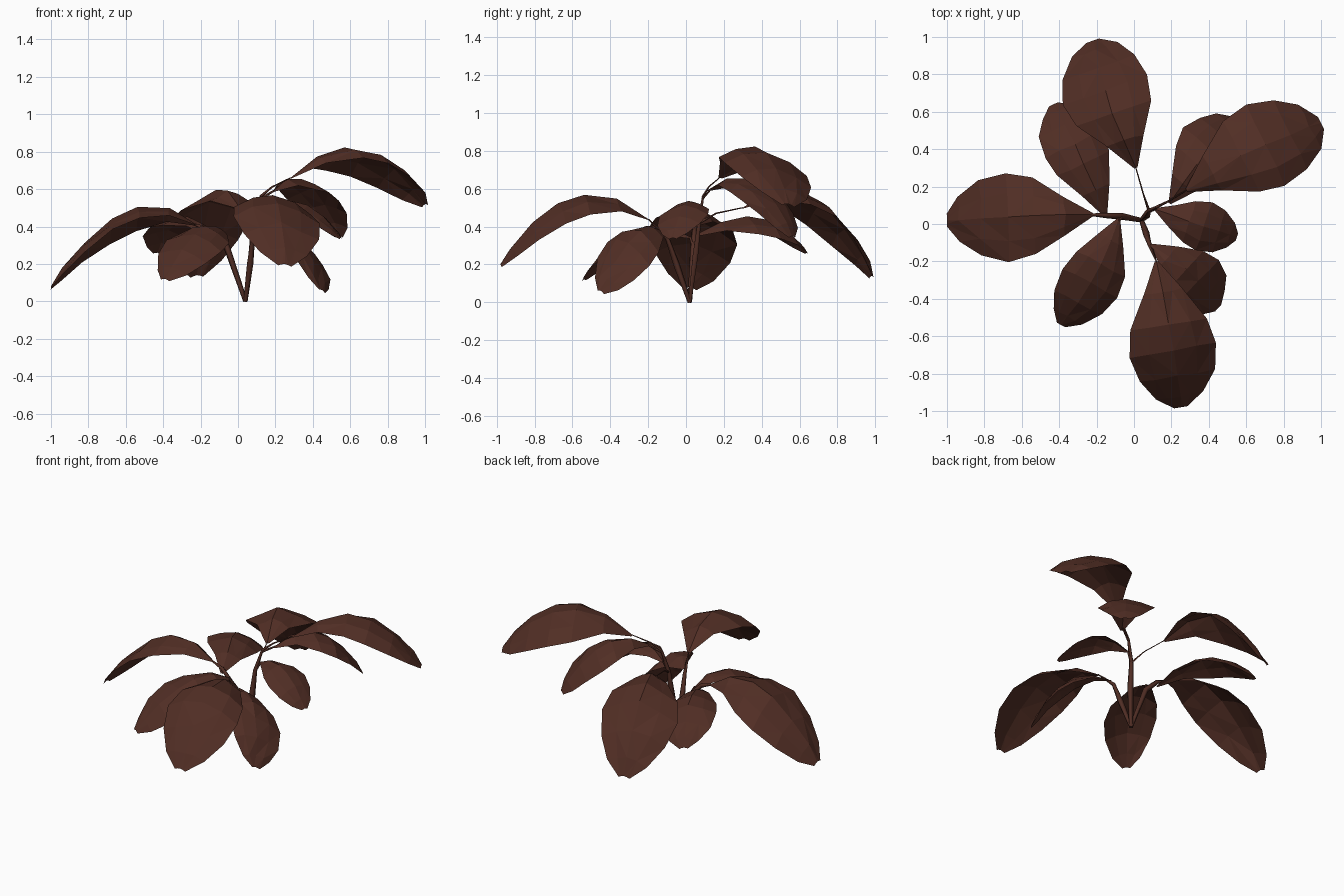
import bpy, bmesh, random
from mathutils import Vector

random.seed(4)
if "Cube" in bpy.data.objects:
    bpy.data.objects.remove(bpy.data.objects["Cube"], do_unlink=True)

# One dark reddish brown for the whole plant
brown = bpy.data.materials.new("dark_brown")
brown.use_nodes = True
colour = (0.082, 0.027, 0.018, 1)
brown.diffuse_color = colour
brown.node_tree.nodes["Principled BSDF"].inputs["Base Color"].default_value = colour
brown.node_tree.nodes["Principled BSDF"].inputs["Roughness"].default_value = 0.9

# Leaf outline: (position along the rib, share of the half width)
OUTLINE = [(0, .04), (.2, .44), (.42, .88), (.6, 1), (.78, .86), (.92, .52), (1, .15)]
ACROSS = (-1, -.55, 0, .55, 1)


def leaf(name, base, middle, tip, half_width, roll=0.0):
    """Arched, cambered low-poly blade along a parabola through three points."""
    base, middle, tip = Vector(base), Vector(middle), Vector(tip)
    side = (tip - base).cross(Vector((0, 0, 1))).normalized()
    bm = bmesh.new()
    rows = []
    for t, share in OUTLINE:
        rib = (base * (1 - t) * (1 - 2 * t) + middle * 4 * t * (1 - t)
               + tip * t * (2 * t - 1))
        camber = 0.52 * half_width * (1 - 0.4 * t)
        row = []
        for u in ACROSS:
            w = u * share * half_width
            p = rib + side * w
            p.z += roll * w - camber * share * abs(u) ** 1.5
            if 0 < t < 1:
                p += Vector([random.uniform(-.03, .03) * half_width for _ in range(3)])
            row.append(bm.verts.new(p))
        rows.append(row)
    for a, b in zip(rows, rows[1:]):
        for i in range(len(ACROSS) - 1):
            bm.faces.new((a[i], a[i + 1], b[i + 1], b[i]))
    bmesh.ops.triangulate(bm, faces=bm.faces[:])
    bm.normal_update()
    if sum(f.normal.z for f in bm.faces) < 0:
        bmesh.ops.reverse_faces(bm, faces=bm.faces[:])
    mesh = bpy.data.meshes.new(name)
    bm.to_mesh(mesh)
    bm.free()
    mesh.materials.append(brown)
    bpy.context.collection.objects.link(bpy.data.objects.new(name, mesh))


def stem(name, points, radii):
    """Four-sided tapered stalk."""
    curve = bpy.data.curves.new(name, "CURVE")
    curve.dimensions = "3D"
    curve.bevel_depth = 1
    curve.bevel_resolution = 0
    curve.use_fill_caps = True
    spline = curve.splines.new("POLY")
    spline.points.add(len(points) - 1)
    for point, co, r in zip(spline.points, points, radii):
        point.co = (*co, 1)
        point.radius = r
    curve.materials.append(brown)
    bpy.context.collection.objects.link(bpy.data.objects.new(name, curve))


# Leaves: base, middle, tip, half width, sideways roll
leaf("right_leaf", (-.22, .05, .41), (-.6, .04, .48), (-1, .02, .08), .235, -.15)
leaf("back_leaf", (.01, .30, .5), (-.13, .65, .57), (-.22, .98, .14), .235, .08)
leaf("back_right_leaf", (-.15, .04, .35), (-.29, .37, .45), (-.43, .64, .26), .175, -.15)
leaf("upper_left_leaf", (.28, .18, .66), (.63, .39, .82), (1, .54, .52), .24, .17)
leaf("back_left_leaf", (.19, .11, .59), (.37, .36, .64), (.54, .56, .35), .175)
leaf("left_leaf", (.11, .08, .48), (.33, .0, .53), (.55, -.07, .34), .135, -.03)
leaf("front_left_leaf", (.09, -.11, .37), (.31, -.27, .355), (.45, -.45, .06), .155, .42)
leaf("front_right_leaf", (-.08, .03, .34), (-.2, -.26, .39), (-.39, -.54, .12), .165, .17)
leaf("front_leaf", (.12, -.2, .44), (.2, -.6, .56), (.25, -.98, .2), .235, .1)

# Main stalks fan out of one root, finer stalks carry the outer leaves
root = (.04, .02, 0)
upper = (.08, .07, .42)
right = (-.06, .04, .29)
front = (.08, -.1, .34)
stem("main_stem", [root, (.07, .05, .25), upper, (.12, .09, .56)], (.012, .02, .013, .008))
stem("right_stem", [root, right, (-.15, .045, .38), (-.23, .05, .41)], (.012, .018, .014, .007))
stem("front_stem", [root, (.065, -.05, .2), front, (.12, -.2, .44)], (.012, .018, .012, .003))
stem("back_stalk", [upper, (.05, .16, .47), (.01, .3, .5)], (.008, .004, .003))
stem("upper_left_stalk", [(.12, .09, .56), (.18, .12, .61), (.28, .18, .66)], (.008, .005, .003))
stem("back_left_stalk", [(.12, .09, .55), (.2, .13, .595)], (.008, .005))
stem("left_stalk", [upper, (.12, .08, .485)], (.01, .005))
stem("front_right_stalk", [right, (-.08, .02, .345)], (.012, .006))
